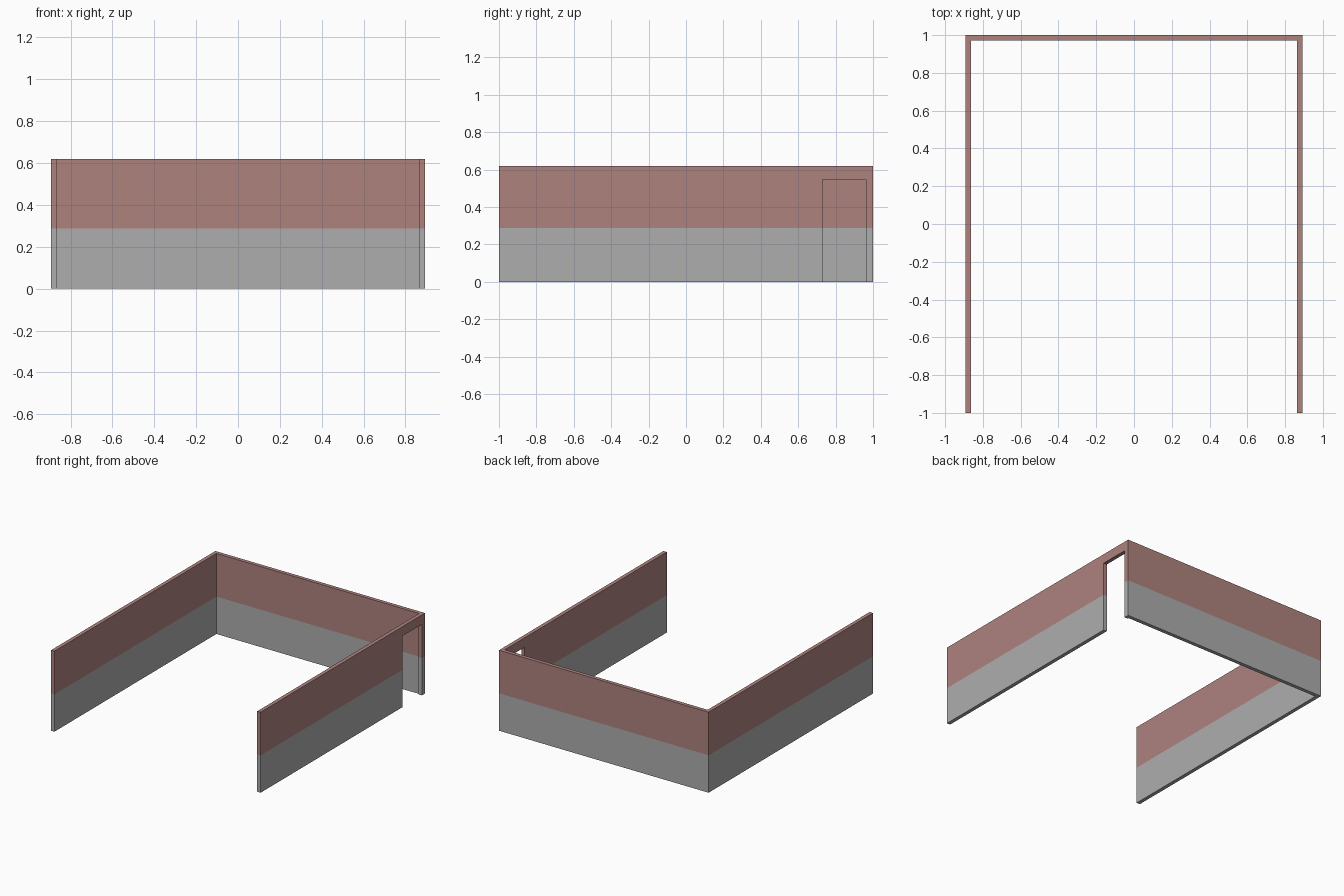
import bpy, bmesh

if "Cube" in bpy.data.objects:
    bpy.data.objects.remove(bpy.data.objects["Cube"])

W, D, H, T = 0.893, 1.0, 0.62, 0.029   # half width, half depth, height, wall thickness
BAND = 0.288                           # height where the paint changes
DOOR_Y0, DOOR_Y1, DOOR_H = 0.729, 0.962, 0.547


def prism(name, outline, z0, z1):
    """Extrude a plan outline from z0 up to z1."""
    bm = bmesh.new()
    face = bm.faces.new([bm.verts.new((x, y, z0)) for x, y in outline])
    top = bmesh.ops.extrude_face_region(bm, geom=[face])["geom"]
    verts = [v for v in top if isinstance(v, bmesh.types.BMVert)]
    bmesh.ops.translate(bm, verts=verts, vec=(0, 0, z1 - z0))
    bmesh.ops.recalc_face_normals(bm, faces=bm.faces)
    mesh = bpy.data.meshes.new(name)
    bm.to_mesh(mesh)
    bm.free()
    obj = bpy.data.objects.new(name, mesh)
    bpy.context.collection.objects.link(obj)
    return obj


def paint(name, colour):
    mat = bpy.data.materials.new(name)
    mat.diffuse_color = colour
    mat.use_nodes = True
    mat.node_tree.nodes["Principled BSDF"].inputs["Base Color"].default_value = mat.diffuse_color
    return mat


# U-shaped room walls, open at the front
walls = prism("room_walls", [
    (-W, -D), (-W + T, -D), (-W + T, D - T), (W - T, D - T),
    (W - T, -D), (W, -D), (W, D), (-W, D)], 0, H)

# Doorway through the right wall, next to the back corner
cutter = prism("doorway_cutter", [
    (W - 0.1, DOOR_Y0), (W + 0.1, DOOR_Y0),
    (W + 0.1, DOOR_Y1), (W - 0.1, DOOR_Y1)], -0.1, DOOR_H)
cutter.hide_render = True
cut = walls.modifiers.new("doorway", 'BOOLEAN')
cut.operation, cut.solver, cut.object = 'DIFFERENCE', 'EXACT', cutter
bpy.context.view_layer.objects.active = walls
bpy.ops.object.modifier_apply(modifier=cut.name)
bpy.data.objects.remove(cutter)

# Two paint bands: grey below, dusty red above
mesh = walls.data
mesh.materials.clear()
mesh.materials.append(paint("lower_grey", (0.42, 0.42, 0.42, 1)))
mesh.materials.append(paint("upper_red", (0.425, 0.226, 0.212, 1)))
bm = bmesh.new()
bm.from_mesh(mesh)
bmesh.ops.bisect_plane(bm, geom=bm.verts[:] + bm.edges[:] + bm.faces[:],
                       plane_co=(0, 0, BAND), plane_no=(0, 0, 1))
for f in bm.faces:
    f.material_index = int(f.calc_center_median().z > BAND)
bm.to_mesh(mesh)
bm.free()
